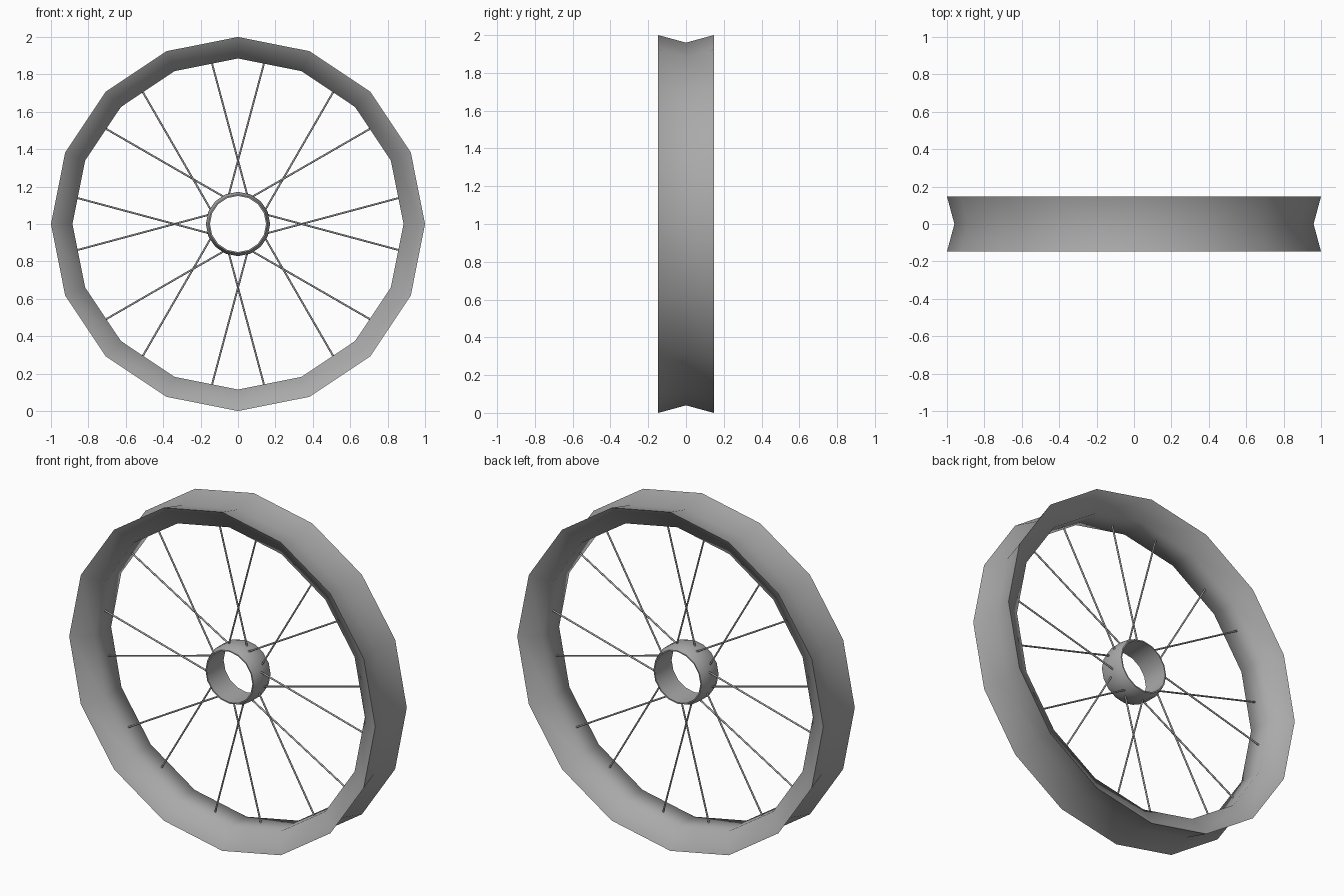
import bpy, math
from mathutils import Vector

cube = bpy.data.objects.get("Cube")
if cube:
    bpy.data.objects.remove(cube, do_unlink=True)

grey = bpy.data.materials.new("plain grey")
grey.use_nodes = True
colour = (0.4, 0.4, 0.4, 1)
grey.diffuse_color = colour
grey.node_tree.nodes["Principled BSDF"].inputs["Base Color"].default_value = colour

SIDES = 16
CENTRE = Vector((0, 0, 1))


def smooth(obj, degrees):
    bpy.ops.object.select_all(action='DESELECT')
    obj.select_set(True)
    bpy.context.view_layer.objects.active = obj
    bpy.ops.object.shade_smooth_by_angle(angle=math.radians(degrees))


def ring(name, profile, degrees):
    """Turn a closed (radius, y) profile around the axle."""
    n = len(profile)
    verts, faces = [], []
    for i in range(SIDES):
        a = math.tau * i / SIDES
        for r, y in profile:
            verts.append((r * math.sin(a), y, 1 + r * math.cos(a)))
        j = (i + 1) % SIDES
        for k in range(n):
            m = (k + 1) % n
            faces.append((i * n + k, j * n + k, j * n + m, i * n + m))
    mesh = bpy.data.meshes.new(name)
    mesh.from_pydata(verts, [], faces)
    mesh.materials.append(grey)
    obj = bpy.data.objects.new(name, mesh)
    bpy.context.collection.objects.link(obj)
    smooth(obj, degrees)
    return obj


# Rim: grooved tread outside, flat-bottomed inside, knife edges
ring("rim", [(1, -0.147), (0.96, 0), (1, 0.147), (0.885, 0.08), (0.885, -0.08)], 65)

# Hub: short barrel with a straight bore
ring("hub", [(0.157, -0.08), (0.172, -0.04), (0.172, 0.04), (0.157, 0.08),
             (0.15, 0.08), (0.15, -0.08)], 40)


def spoke(name, angle, offset, y):
    """Thin rod that misses the axle by the given offset."""
    along = Vector((math.cos(angle), 0, math.sin(angle)))
    side = Vector((-along.z, 0, along.x)) * offset
    start, end = 0.13, 0.875
    bpy.ops.mesh.primitive_cylinder_add(
        vertices=8, radius=0.005, depth=end - start,
        location=CENTRE + along * (start + end) / 2 + side + Vector((0, y, 0)),
        rotation=along.to_track_quat('Z', 'Y').to_euler())
    obj = bpy.context.object
    obj.name = name
    obj.data.materials.append(grey)
    smooth(obj, 50)


# Spokes: two mirrored sets of eight that cross in pairs
for i in range(8):
    turn = math.radians(30 + 45 * i)
    spoke(f"front_spoke_{i + 1}", turn, 0.088, -0.015)
    spoke(f"back_spoke_{i + 1}", math.pi - turn, -0.088, 0.015)
